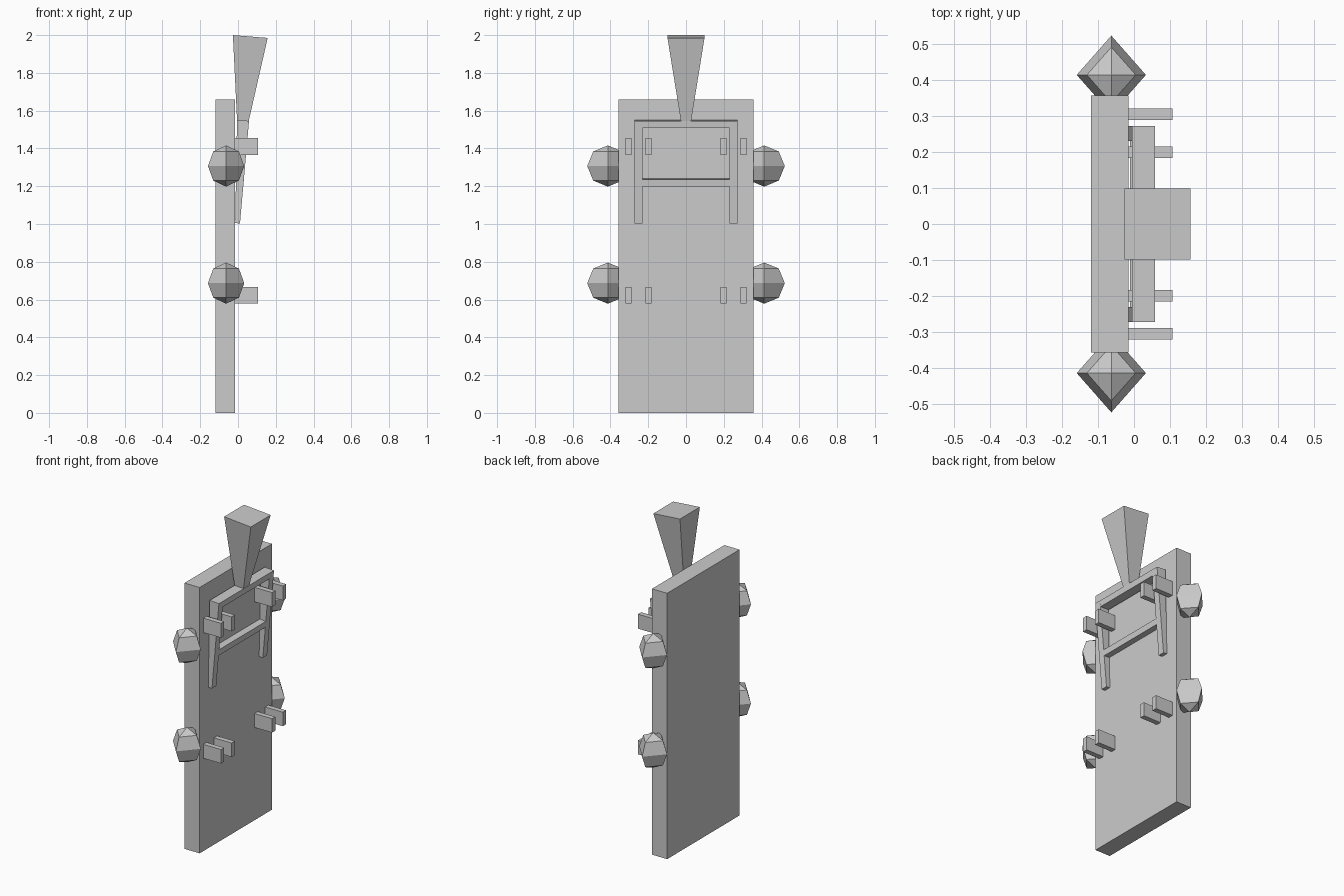
import bpy, bmesh
from mathutils import Matrix

cube = bpy.data.objects.get("Cube")
if cube:
    bpy.data.objects.remove(cube, do_unlink=True)

grey = bpy.data.materials.new("plain_grey")
grey.use_nodes = True
colour = (0.6, 0.6, 0.6, 1)
grey.diffuse_color = colour
grey.node_tree.nodes["Principled BSDF"].inputs["Base Color"].default_value = colour


def finish(name, bm):
    bmesh.ops.recalc_face_normals(bm, faces=bm.faces)
    mesh = bpy.data.meshes.new(name)
    bm.to_mesh(mesh)
    bm.free()
    mesh.materials.append(grey)
    obj = bpy.data.objects.new(name, mesh)
    bpy.context.collection.objects.link(obj)
    return obj


def add_block(bm, x0, x1, y0, y1, z0, z1):
    size = Matrix.Diagonal((x1 - x0, y1 - y0, z1 - z0, 1))
    centre = Matrix.Translation(((x0 + x1) / 2, (y0 + y1) / 2, (z0 + z1) / 2))
    bmesh.ops.create_cube(bm, size=1, matrix=centre @ size)


def add_prism(bm, profile, y0, y1):
    """Extrude a side profile of (x, z) points across y."""
    face = bm.faces.new([bm.verts.new((x, y0, z)) for x, z in profile])
    side = bmesh.ops.extrude_face_region(bm, geom=[face])["geom"]
    verts = [v for v in side if isinstance(v, bmesh.types.BMVert)]
    bmesh.ops.translate(bm, vec=(0, y1 - y0, 0), verts=verts)


# Upright board
bm = bmesh.new()
add_block(bm, -0.12, -0.015, -0.357, 0.357, 0, 1.66)
finish("board", bm)


# Tapered frame: legs and crossbars are slices of one leaning wedge
def slice_profile(low, high):
    def back(z):
        return -0.015 + 0.018 * (z - 1)

    def front(z):
        return 0.01 + 0.088 * (z - 1)
    return [(back(low), low), (front(low), low - 0.002),
            (front(high), high - 0.004), (back(high), high)]


bm = bmesh.new()
for y0, y1 in ((-0.272, -0.23), (0.23, 0.272)):
    add_prism(bm, slice_profile(1.005, 1.55), y0, y1)
for low, high in ((1.2, 1.24), (1.51, 1.55)):
    add_prism(bm, slice_profile(low, high), -0.23, 0.23)
finish("frame", bm)

# Flared post on top of the frame
bm = bmesh.new()
base = [bm.verts.new((x, y, z)) for x, y, z in (
    (-0.005, -0.027, 1.55), (0.057, -0.027, 1.546),
    (0.057, 0.027, 1.546), (-0.005, 0.027, 1.55))]
top = [bm.verts.new((x, y, z)) for x, y, z in (
    (-0.027, -0.098, 2), (0.157, -0.098, 1.985),
    (0.157, 0.098, 1.985), (-0.027, 0.098, 2))]
bm.faces.new(base)
bm.faces.new(top)
for i in range(4):
    j = (i + 1) % 4
    bm.faces.new((base[i], base[j], top[j], top[i]))
finish("flared_post", bm)

# Paired brackets and faceted side knobs
for side, label in ((-1, "front"), (1, "back")):
    for level, z0, z1, knob_z in (("lower", 0.58, 0.667, 0.687),
                                  ("upper", 1.365, 1.455, 1.307)):
        bm = bmesh.new()
        for near, far in ((0.183, 0.215), (0.289, 0.321)):
            y0, y1 = sorted((side * near, side * far))
            add_block(bm, -0.015, 0.107, y0, y1, z0, z1)
        finish(f"{level}_{label}_brackets", bm)

        bm = bmesh.new()
        bmesh.ops.create_uvsphere(bm, u_segments=4, v_segments=4, radius=1)
        knob = finish(f"{level}_{label}_knob", bm)
        knob.scale = (0.096, 0.109, 0.109)
        knob.location = (-0.063, side * 0.414, knob_z)
